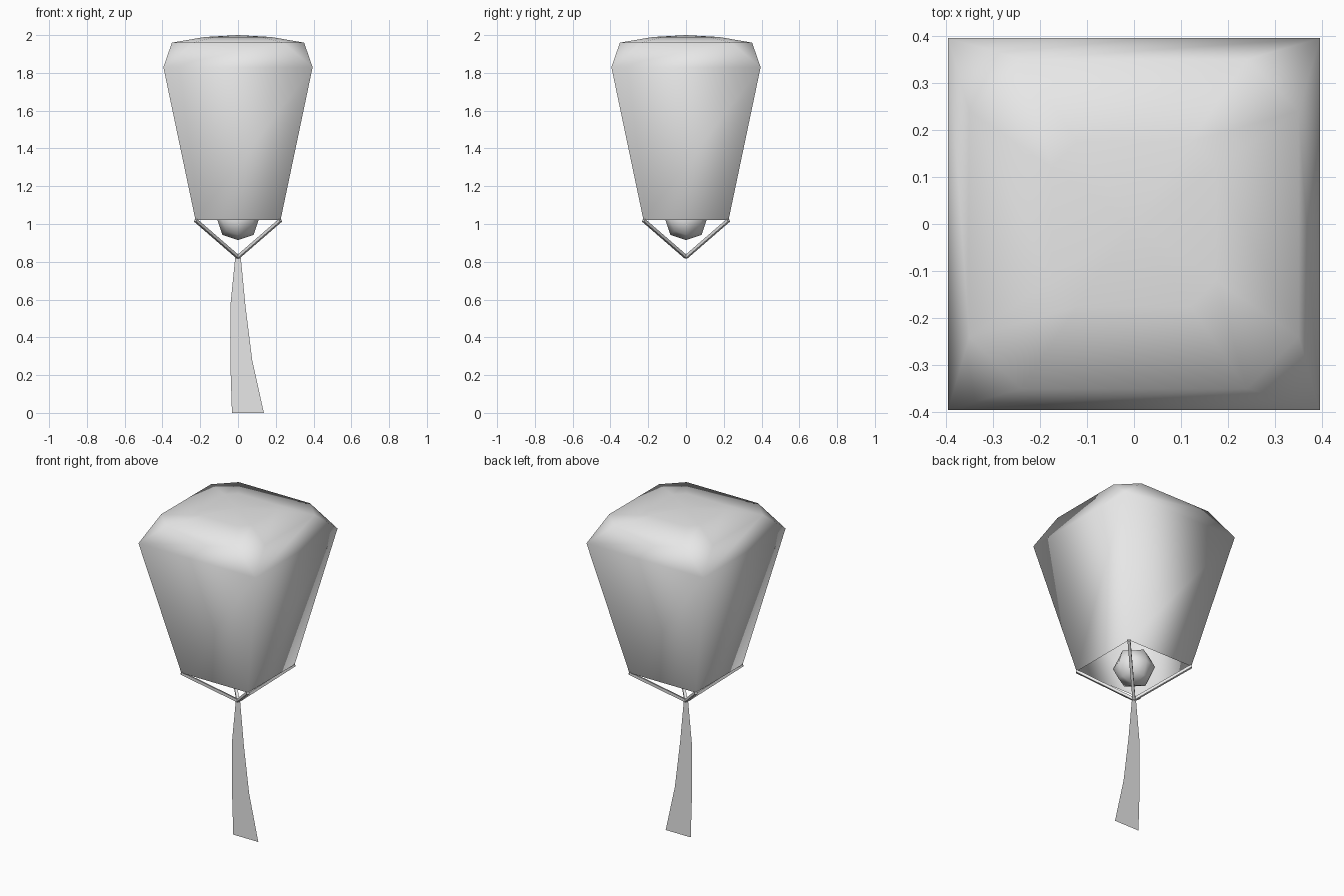
import bpy
import bmesh
from mathutils import Vector

if "Cube" in bpy.data.objects:
    bpy.data.objects.remove(bpy.data.objects["Cube"], do_unlink=True)

grey = bpy.data.materials.new("plain_grey")
grey.use_nodes = True
colour = (0.8, 0.8, 0.8, 1)
grey.diffuse_color = colour
grey.node_tree.nodes["Principled BSDF"].inputs["Base Color"].default_value = colour

APEX = Vector((0, 0, 0.825))
MOUTH_Z, MOUTH = 1.02, 0.225


def finish(bm, name, smooth=False):
    """Turn a bmesh into a grey object."""
    mesh = bpy.data.meshes.new(name)
    for face in bm.faces:
        face.smooth = smooth
    bm.to_mesh(mesh)
    bm.free()
    mesh.materials.append(grey)
    obj = bpy.data.objects.new(name, mesh)
    bpy.context.collection.objects.link(obj)
    return obj


def square(bm, half, z):
    signs = [(-1, -1), (1, -1), (1, 1), (-1, 1)]
    return [bm.verts.new((half * x, half * y, z)) for x, y in signs]


def cut_square(bm, half, cut, z):
    """Square with chamfered corners: two points per corner."""
    side = [(-half, -cut), (-cut, -half)]
    points = []
    for _ in range(4):
        points += side
        side = [(-y, x) for x, y in side]
    return [bm.verts.new((x, y, z)) for x, y in points]


# Paper shell: open square mouth, wide shoulder, chamfered rim, shallow dome
bm = bmesh.new()
mouth = square(bm, MOUTH, MOUTH_Z)
shoulder = square(bm, 0.395, 1.83)
rim = cut_square(bm, 0.35, 0.24, 1.96)
crown = cut_square(bm, 0.175, 0.12, 1.99)
peak = bm.verts.new((0, 0, 2))
for i in range(4):
    j = (i + 1) % 4
    bm.faces.new((mouth[i], mouth[j], shoulder[j], shoulder[i]))
    bm.faces.new((shoulder[i], shoulder[j], rim[2 * j], rim[2 * i + 1]))
    bm.faces.new((shoulder[i], rim[2 * i + 1], rim[2 * i]))
for i in range(8):
    j = (i + 1) % 8
    bm.faces.new((rim[i], rim[j], crown[j], crown[i]))
    bm.faces.new((crown[i], crown[j], peak))
finish(bm, "paper_shell", smooth=True)

# Four thin struts from the mouth corners to the point below
bm = bmesh.new()
for sx in (-1, 1):
    for sy in (-1, 1):
        corner = Vector((sx * MOUTH, sy * MOUTH, MOUTH_Z))
        along = corner - APEX
        made = bmesh.ops.create_cube(bm, size=1)["verts"]
        bmesh.ops.scale(bm, verts=made, vec=(0.016, 0.016, along.length))
        bmesh.ops.rotate(bm, verts=made, matrix=along.to_track_quat("Z", "Y").to_matrix())
        bmesh.ops.translate(bm, verts=made, vec=(corner + APEX) / 2)
finish(bm, "mouth_struts")

# Rounded burner block hanging in the mouth
bm = bmesh.new()
bmesh.ops.create_cube(bm, size=0.22)
burner = finish(bm, "burner", smooth=True)
burner.location.z = 1.025
rounding = burner.modifiers.new("rounding", "SUBSURF")
rounding.levels = rounding.render_levels = 1
rounding.use_limit_surface = False

# Flat paper tail: left x, right x, height
bm = bmesh.new()
rows = [(-0.015, 0.015, 0.82), (-0.041, 0.04, 0.56), (-0.041, 0.075, 0.28), (-0.032, 0.137, 0)]
edges = [[bm.verts.new((x, 0, z)) for x in (left, right)] for left, right, z in rows]
for (a, b), (c, d) in zip(edges, edges[1:]):
    bm.faces.new((c, d, b, a))
finish(bm, "paper_tail")
